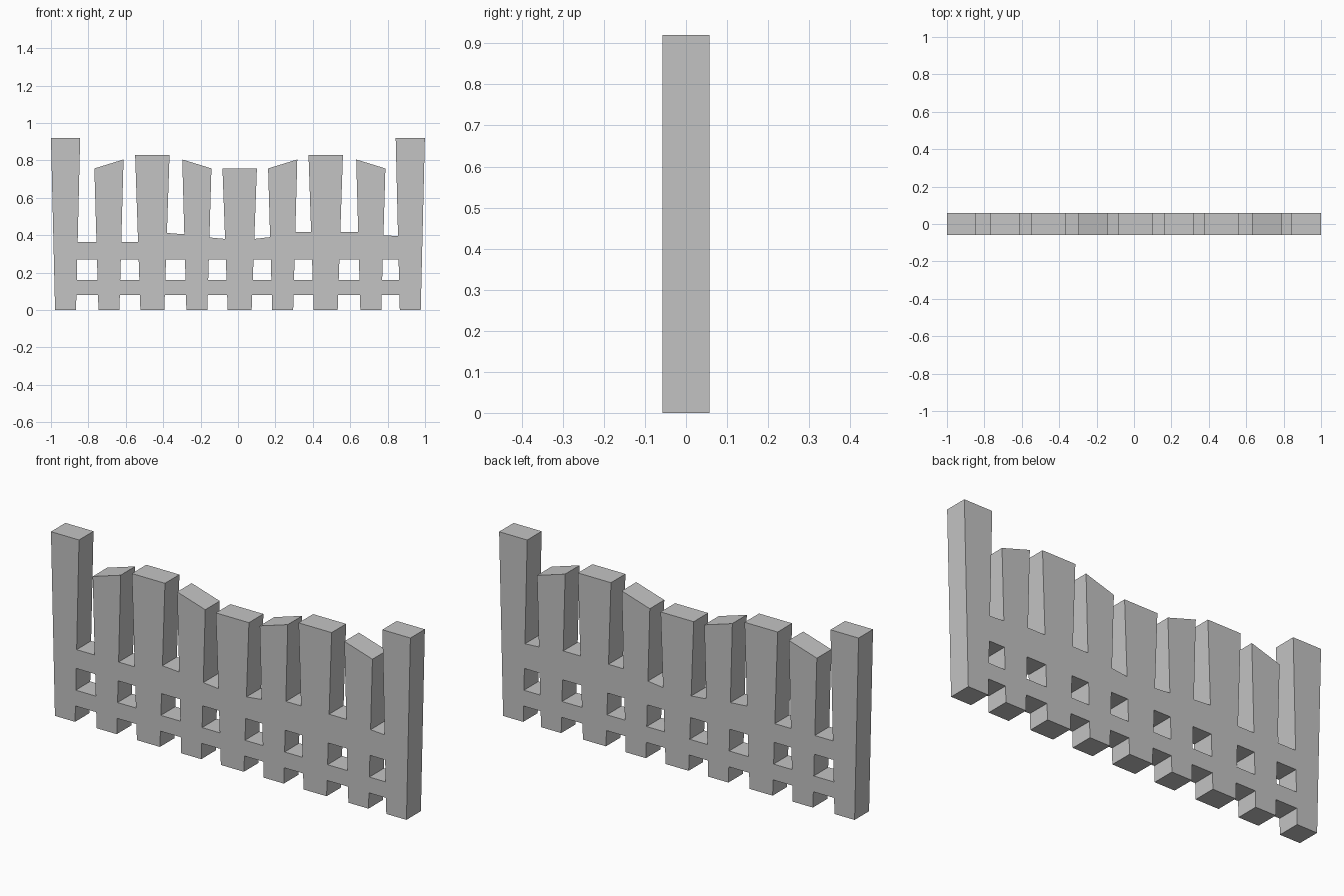
import bpy
import bmesh

cube = bpy.data.objects.get("Cube")
if cube:
    bpy.data.objects.remove(cube)

HALF_DEPTH = 0.0575

# Slat styles: bottom width, top width, top height on the left and right edge
STYLES = {
    "post": (0.112, 0.156, 0.92, 0.92),
    "rising": (0.112, 0.156, 0.757, 0.805),
    "falling": (0.112, 0.156, 0.805, 0.757),
    "tall": (0.128, 0.184, 0.83, 0.83),
    "middle": (0.128, 0.184, 0.757, 0.757),
}
SLATS = [
    ("post", -0.922), ("rising", -0.69), ("tall", -0.458),
    ("falling", -0.22), ("middle", 0.009), ("rising", 0.239),
    ("tall", 0.469), ("falling", 0.71), ("post", 0.921),
]

# Rail heights, and the uneven top of the upper rail at both ends of each gap
LOWER_RAIL = (0.08, 0.16)
UPPER_RAIL_BOTTOM = 0.27
UPPER_RAIL_TOPS = [
    (0.365, 0.365), (0.365, 0.365), (0.412, 0.405), (0.388, 0.38),
    (0.38, 0.39), (0.416, 0.416), (0.416, 0.416), (0.4, 0.395),
]


def slat_side(slat, side, heights):
    """Points up one tapered edge of a slat; side is -1 (left) or 1 (right)."""
    style, centre = slat
    bottom_w, top_w, left_top, right_top = STYLES[style]
    top = left_top if side < 0 else right_top
    return [(centre + side * (bottom_w + (top_w - bottom_w) * z / top) / 2, z)
            for z in [0, *heights, top]]


def rail_heights(gap, end):
    """Heights at which the rails meet a slat, or none beyond the outer posts."""
    if not 0 <= gap < len(UPPER_RAIL_TOPS):
        return []
    return [*LOWER_RAIL, UPPER_RAIL_BOTTOM, UPPER_RAIL_TOPS[gap][end]]


bm = bmesh.new()


def add_face(points):
    bm.faces.new([bm.verts.new((x, -HALF_DEPTH, z)) for x, z in points])


# Slats, and the two rails that join each one to the next
previous = None
for i, slat in enumerate(SLATS):
    left = slat_side(slat, -1, rail_heights(i - 1, 1))
    right = slat_side(slat, 1, rail_heights(i, 0))
    add_face(right + left[::-1])
    if previous:
        for low in (1, 3):
            add_face([previous[low], left[low], left[low + 1], previous[low + 1]])
    previous = right

# Weld the flat pattern and give it thickness
bmesh.ops.remove_doubles(bm, verts=bm.verts[:], dist=0.0001)
extruded = bmesh.ops.extrude_face_region(bm, geom=bm.faces[:], use_keep_orig=True)
back = [v for v in extruded["geom"] if isinstance(v, bmesh.types.BMVert)]
bmesh.ops.translate(bm, verts=back, vec=(0, 2 * HALF_DEPTH, 0))
bmesh.ops.recalc_face_normals(bm, faces=bm.faces[:])

mesh = bpy.data.meshes.new("fence_panel")
bm.to_mesh(mesh)
bm.free()

# Single plain grey
grey = bpy.data.materials.new("plain_grey")
grey.use_nodes = True
colour = (0.55, 0.55, 0.55, 1)
grey.diffuse_color = colour
grey.node_tree.nodes["Principled BSDF"].inputs["Base Color"].default_value = colour
mesh.materials.append(grey)

fence = bpy.data.objects.new("fence_panel", mesh)
bpy.context.collection.objects.link(fence)
